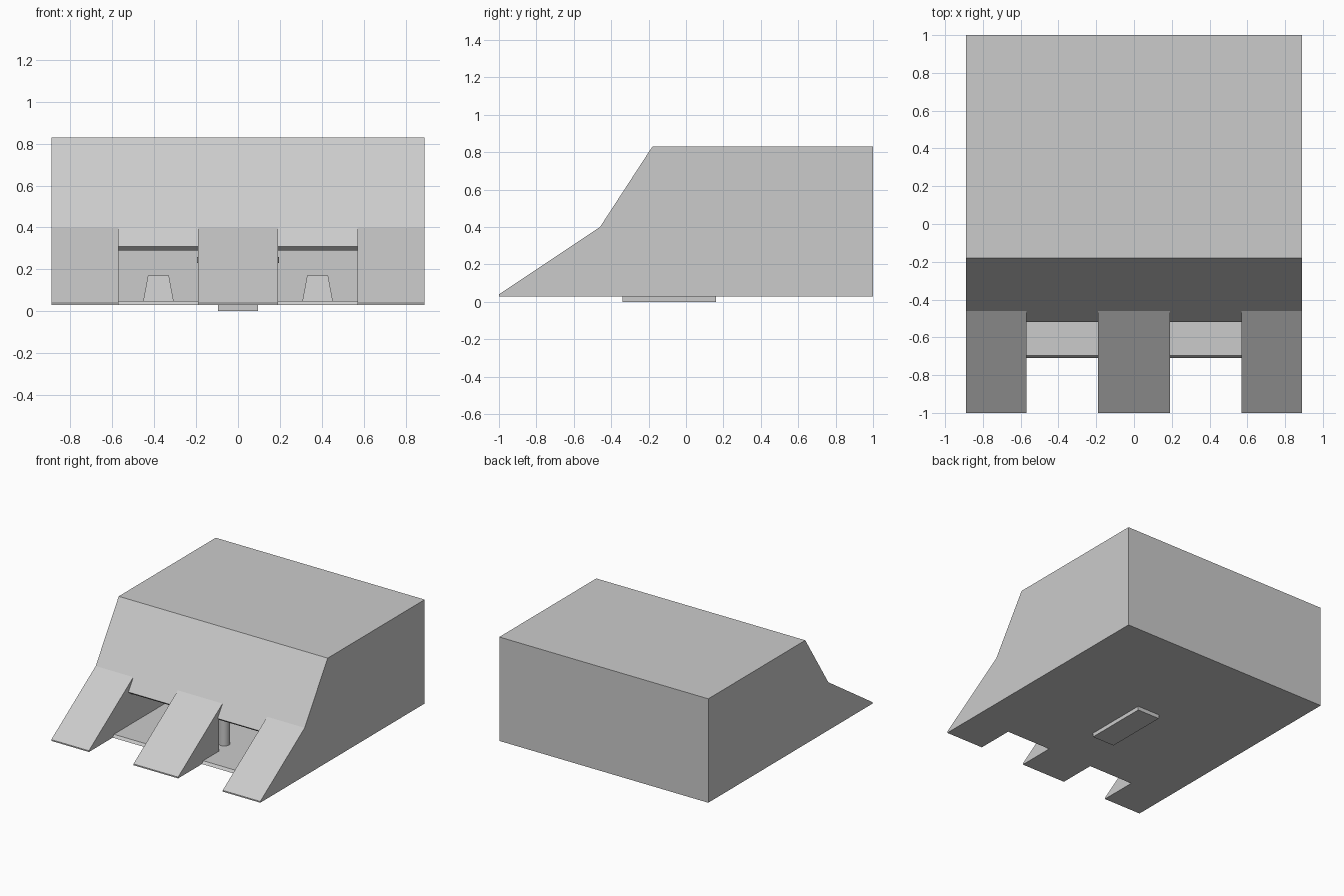
import bpy, bmesh, math
from mathutils import Matrix

if "Cube" in bpy.data.objects:
    bpy.data.objects.remove(bpy.data.objects["Cube"])


def finish(name, bm):
    bmesh.ops.recalc_face_normals(bm, faces=bm.faces[:])
    me = bpy.data.meshes.new(name)
    bm.to_mesh(me)
    bm.free()
    ob = bpy.data.objects.new(name, me)
    bpy.context.collection.objects.link(ob)
    return ob


def extrude_x(name, profile, x0, x1):
    """Solid from a (y, z) side profile swept from x0 to x1."""
    bm = bmesh.new()
    face = bm.faces.new([bm.verts.new((x0, y, z)) for y, z in profile])
    res = bmesh.ops.extrude_face_region(bm, geom=[face])
    verts = [g for g in res["geom"] if isinstance(g, bmesh.types.BMVert)]
    bmesh.ops.translate(bm, verts=verts, vec=(x1 - x0, 0, 0))
    return finish(name, bm)


def cone(name, loc, r0, r1, h, sides, turn=0.0):
    """Upright cone or cylinder standing on loc."""
    bm = bmesh.new()
    m = Matrix.Translation((loc[0], loc[1], loc[2] + h / 2)) @ Matrix.Rotation(turn, 4, 'Z')
    bmesh.ops.create_cone(bm, cap_ends=True, segments=sides, radius1=r0,
                          radius2=r1, depth=h, matrix=m)
    return finish(name, bm)


def cut(target, cutter):
    cutter.hide_render = True
    mod = target.modifiers.new("cut", 'BOOLEAN')
    mod.operation = 'DIFFERENCE'
    mod.solver = 'EXACT'
    mod.object = cutter
    bpy.context.view_layer.objects.active = target
    bpy.ops.object.modifier_apply(modifier=mod.name)
    bpy.data.objects.remove(cutter)


# Housing with sloped front
BACK, FLOOR, CEIL = 0.3, 0.05, 0.29
housing = extrude_x("housing", [(-1, .03), (-1, .04), (-.46, .40), (-.18, .83),
                                (1, .83), (1, .03)], -.89, .89)

# Two front openings, leaving three ramp-shaped feet and a thin floor lip
opening = [(-1.2, -.1), (-.71, -.1), (-.71, .03), (-.695, FLOOR), (BACK, FLOOR),
           (BACK, CEIL), (-.50, CEIL), (-.52, .308), (-.46, .40), (-1.2, .42)]
for x0, x1 in ((-.57, -.19), (.19, .57)):
    cut(housing, extrude_x("opening_cutter", opening, x0, x1))

# Open space behind the middle foot
cut(housing, extrude_x("middle_cutter", [(-.50, FLOOR), (BACK, FLOOR),
                                         (BACK, CEIL), (-.50, CEIL)], -.25, .25))

# Inner posts with collars, and tapered blocks in each opening
for s, side in ((-1, "left"), (1, "right")):
    post = cone(side + "_post", (s * .15, -.38, FLOOR), .04, .04, CEIL - FLOOR, 24)
    collar = cone(side + "_post_collar", (s * .15, -.38, .23), .045, .045, .03, 24)
    for ob in (post, collar):
        bpy.ops.object.select_all(action='DESELECT')
        ob.select_set(True)
        bpy.context.view_layer.objects.active = ob
        bpy.ops.object.shade_smooth_by_angle()
    r2 = math.sqrt(2)
    cone(side + "_tapered_block", (s * .38, .1, FLOOR), .0725 * r2, .05 * r2, .12, 4,
         math.pi / 4)

# Raised plate under the base
extrude_x("base_plate", [(-.34, 0), (.16, 0), (.16, .03), (-.34, .03)], -.095, .095)
